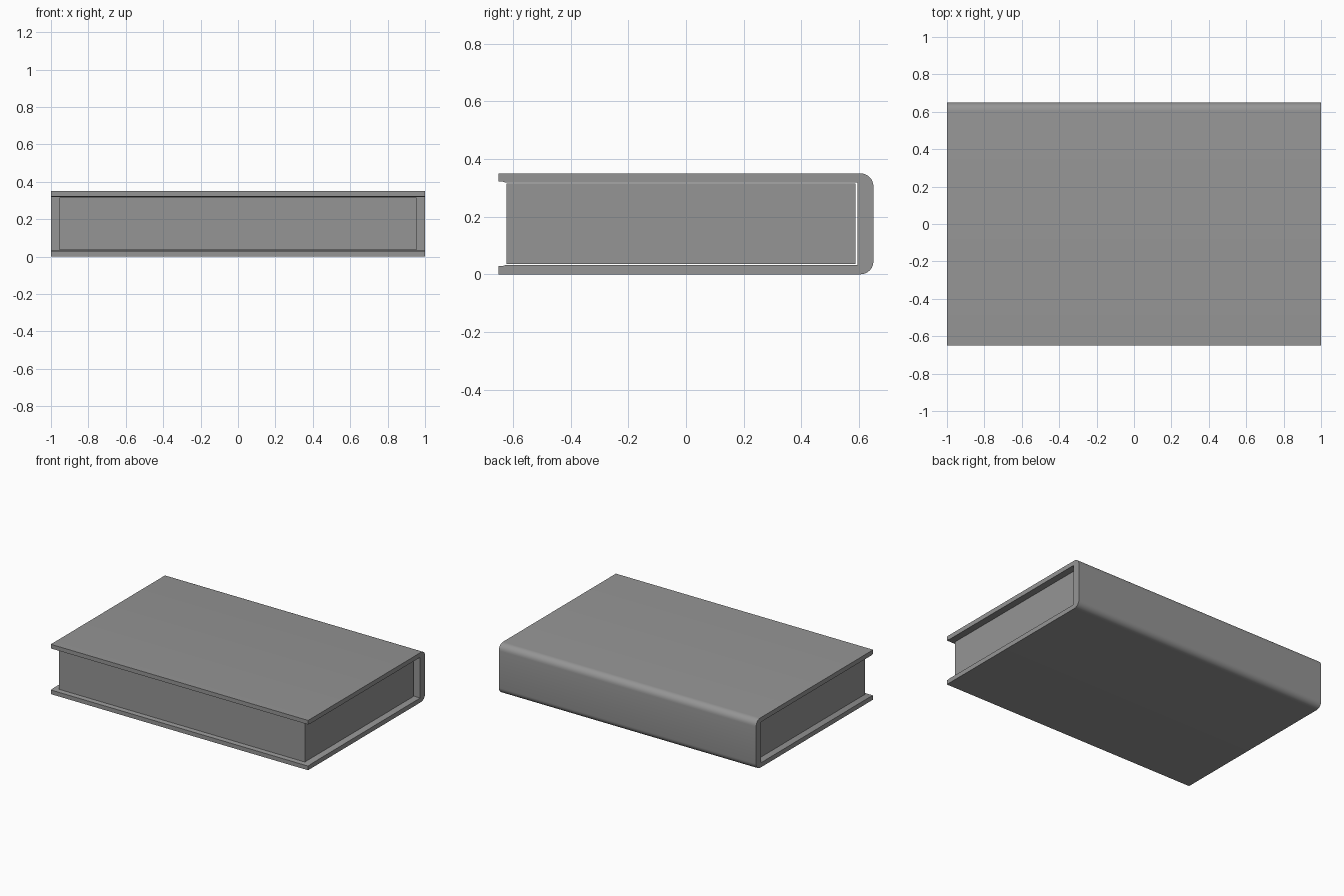
import bpy, bmesh, math

if "Cube" in bpy.data.objects:
    bpy.data.objects.remove(bpy.data.objects["Cube"], do_unlink=True)

grey = bpy.data.materials.new("mid_grey")
grey.use_nodes = True
colour = (0.3, 0.3, 0.3, 1)
grey.diffuse_color = colour
grey.node_tree.nodes["Principled BSDF"].inputs["Base Color"].default_value = colour

HEIGHT, FRONT, BACK = 0.35, -0.65, 0.65
BOARD = 0.032      # cover board thickness
RADIUS = 0.045     # spine corner rounding


def extrude_profile(name, points, half_width):
    """Extrude a closed (y, z) outline along x."""
    bm = bmesh.new()
    face = bm.faces.new([bm.verts.new((-half_width, y, z)) for y, z in points])
    out = bmesh.ops.extrude_face_region(bm, geom=[face])
    moved = [v for v in out["geom"] if isinstance(v, bmesh.types.BMVert)]
    bmesh.ops.translate(bm, verts=moved, vec=(2 * half_width, 0, 0))
    bmesh.ops.recalc_face_normals(bm, faces=bm.faces)
    mesh = bpy.data.meshes.new(name)
    bm.to_mesh(mesh)
    bm.free()
    mesh.materials.append(grey)
    obj = bpy.data.objects.new(name, mesh)
    bpy.context.collection.objects.link(obj)
    return obj


# Cover: lower half outline, mirrored in z to close the C shape
spine_inner = 0.595
lower = [(spine_inner, BOARD), (FRONT + 0.025, BOARD),
         (FRONT + 0.015, BOARD - 0.003), (FRONT, BOARD - 0.003), (FRONT, 0)]
for i in range(7):
    a = math.radians(-90 + 15 * i)
    lower.append((BACK - RADIUS + RADIUS * math.cos(a),
                  RADIUS + RADIUS * math.sin(a)))
upper = [(y, HEIGHT - z) for y, z in reversed(lower)]
cover = extrude_profile("cover", lower + upper, 1.0)

# Page block, with a hairline gap to the cover
gap = 0.003
low, high = BOARD + gap, HEIGHT - BOARD - gap
page_front, page_back = -0.622, spine_inner - 0.008
extrude_profile("page_block", [(page_front, low), (page_back, low),
                               (page_back, high), (page_front, high)], 0.955)

# Smooth the rounded spine corners only
bpy.ops.object.select_all(action="DESELECT")
cover.select_set(True)
bpy.context.view_layer.objects.active = cover
bpy.ops.object.shade_smooth_by_angle(angle=math.radians(30))
